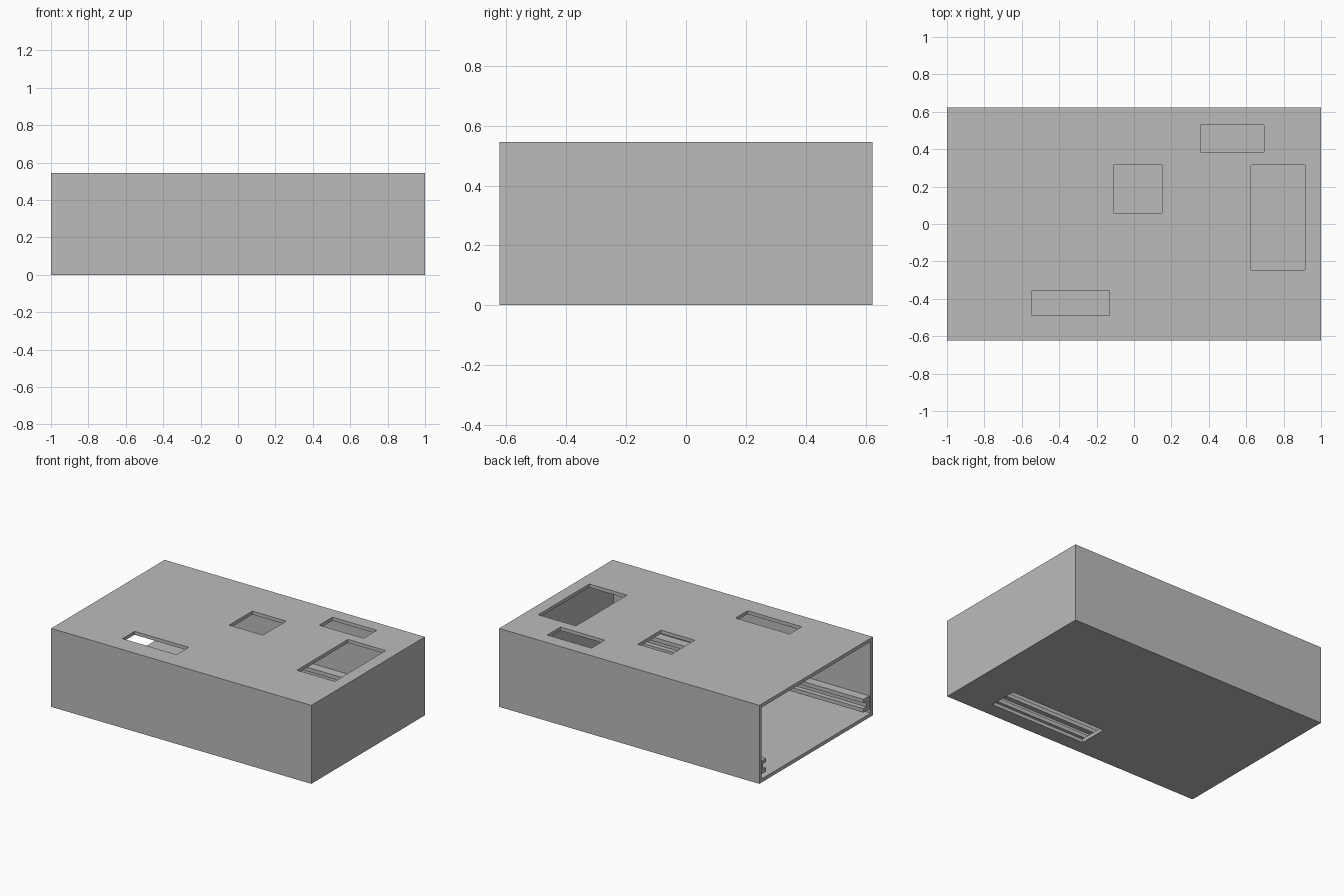
import bpy
import bmesh

cube = bpy.data.objects.get("Cube")
if cube:
    bpy.data.objects.remove(cube, do_unlink=True)

HX, HY, H = 1.0, 0.623, 0.545    # half length, half depth, height
WALL = 0.024

grey = bpy.data.materials.new("matte grey")
grey.use_nodes = True
grey.diffuse_color = (0.5, 0.5, 0.5, 1)
grey.node_tree.nodes["Principled BSDF"].inputs["Base Color"].default_value = (0.5, 0.5, 0.5, 1)


def add_object(name, bm):
    bmesh.ops.recalc_face_normals(bm, faces=bm.faces)
    mesh = bpy.data.meshes.new(name)
    bm.to_mesh(mesh)
    bm.free()
    mesh.materials.append(grey)
    obj = bpy.data.objects.new(name, mesh)
    bpy.context.collection.objects.link(obj)
    return obj


def box(name, x0, x1, y0, y1, z0, z1):
    bm = bmesh.new()
    bmesh.ops.create_cube(bm, size=1)
    for v in bm.verts:
        v.co.x = x0 if v.co.x < 0 else x1
        v.co.y = y0 if v.co.y < 0 else y1
        v.co.z = z0 if v.co.z < 0 else z1
    return add_object(name, bm)


def cut(target, cutter):
    mod = target.modifiers.new(cutter.name, "BOOLEAN")
    mod.operation = "DIFFERENCE"
    mod.solver = "EXACT"
    mod.object = cutter
    bpy.context.view_layer.objects.active = target
    bpy.ops.object.modifier_apply(modifier=mod.name)
    bpy.data.objects.remove(cutter, do_unlink=True)


# Hollow housing, open at the -x end
housing = box("housing", -HX, HX, -HY, HY, 0, H)
cut(housing, box("cavity", -HX - 0.1, HX - WALL, -HY + WALL, HY - WALL, WALL, H - WALL))

# Rectangular openings in the top panel
top_openings = [
    (-0.545, -0.13, -0.49, -0.357),
    (-0.11, 0.15, 0.06, 0.315),
    (0.355, 0.695, 0.385, 0.53),
    (0.625, 0.915, -0.245, 0.315),
]
for x0, x1, y0, y1 in top_openings:
    cut(housing, box("top_opening", x0, x1, y0, y1, H - 2 * WALL, H + 0.1))

# Long opening in the bottom panel
cut(housing, box("bottom_opening", -0.017, 0.718, -0.52, -0.32, -0.1, 2 * WALL))

# Grooved guide rails along both side walls
TIP, WEB, BACK = HY - 0.088, HY - 0.055, HY - WALL
profile = [(BACK, 0.05), (TIP, 0.05), (TIP, 0.077), (WEB, 0.077),
           (WEB, 0.115), (TIP, 0.115), (TIP, 0.142), (BACK, 0.142)]
for name, side in (("back_rail", 1), ("front_rail", -1)):
    bm = bmesh.new()
    face = bm.faces.new([bm.verts.new((-HX + 0.01, side * y, z)) for y, z in profile])
    ext = bmesh.ops.extrude_face_region(bm, geom=[face])
    verts = [g for g in ext["geom"] if isinstance(g, bmesh.types.BMVert)]
    bmesh.ops.translate(bm, verts=verts, vec=(2 * HX - WALL - 0.01, 0, 0))
    add_object(name, bm)
